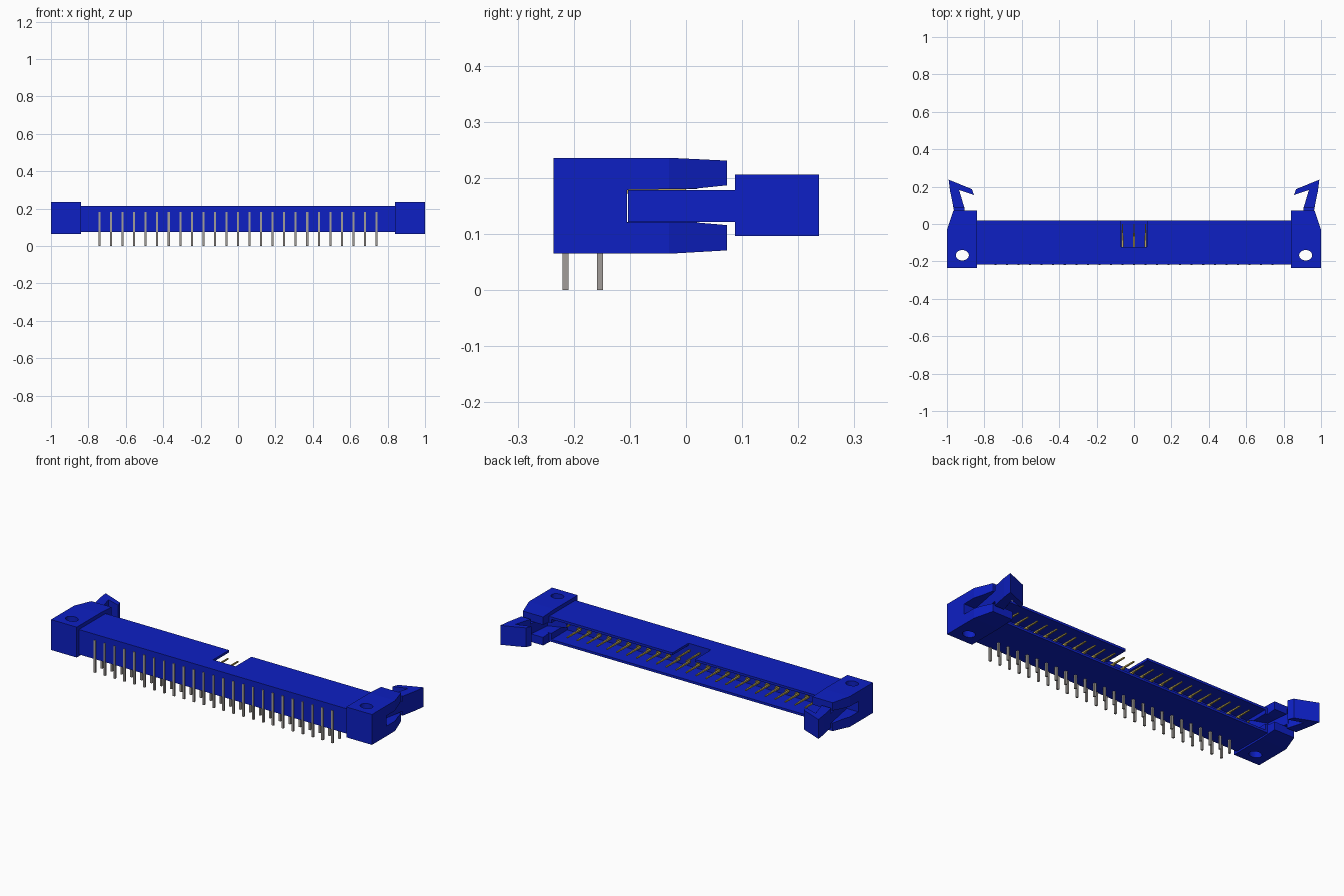
import bpy, bmesh
from mathutils import Matrix, Vector

if "Cube" in bpy.data.objects:
    bpy.data.objects.remove(bpy.data.objects["Cube"])


def material(name, color):
    m = bpy.data.materials.new(name)
    m.use_nodes = True
    m.diffuse_color = (*color, 1)
    m.node_tree.nodes["Principled BSDF"].inputs["Base Color"].default_value = (*color, 1)
    return m


BLUE = material("blue plastic", (0.004, 0.014, 0.55))
GREY = material("tinned metal", (0.36, 0.34, 0.32))
GOLD = material("gold contact", (0.50, 0.38, 0.09))


def make_object(name, bm, mat):
    bmesh.ops.recalc_face_normals(bm, faces=bm.faces)
    me = bpy.data.meshes.new(name)
    bm.to_mesh(me)
    bm.free()
    me.materials.append(mat)
    ob = bpy.data.objects.new(name, me)
    bpy.context.collection.objects.link(ob)
    return ob


def add_box(bm, x0, x1, y0, y1, z0, z1):
    size = Matrix.Diagonal((x1 - x0, y1 - y0, z1 - z0, 1))
    mid = Matrix.Translation(((x0 + x1) / 2, (y0 + y1) / 2, (z0 + z1) / 2))
    return bmesh.ops.create_cube(bm, size=1, matrix=mid @ size)


def box(name, *dims, mat=BLUE):
    bm = bmesh.new()
    add_box(bm, *dims)
    return make_object(name, bm, mat)


def prism(name, points, lo, hi, axis, side=1):
    """Extrude an outline along x (points are y, z) or z (points are x, y)."""
    bm = bmesh.new()
    place = (lambda p: (lo, *p)) if axis == "x" else (lambda p: (*p, lo))
    face = bm.faces.new([bm.verts.new(place(p)) for p in points])
    ext = bmesh.ops.extrude_face_region(bm, geom=[face])
    move = Vector((hi - lo, 0, 0)) if axis == "x" else Vector((0, 0, hi - lo))
    bmesh.ops.translate(bm, vec=move, verts=[v for v in ext["geom"] if isinstance(v, bmesh.types.BMVert)])
    for v in bm.verts:
        v.co.x *= side
    return make_object(name, bm, BLUE)


def cut(target, cutters):
    """Subtract the cutters, bake the result and discard them."""
    for c in cutters:
        c.hide_render = True
        mod = target.modifiers.new("cut", "BOOLEAN")
        mod.operation, mod.solver, mod.object = "DIFFERENCE", "EXACT", c
    deps = bpy.context.evaluated_depsgraph_get()
    deps.update()
    mesh = bpy.data.meshes.new_from_object(target.evaluated_get(deps))
    target.modifiers.clear()
    target.data = mesh
    for c in cutters:
        bpy.data.objects.remove(c)


# Shell with an open back, polarising notch and openings for the latches
shell = box("header_shell", -0.845, 0.845, -0.216, 0.02, 0.075, 0.215)
cut(shell, [
    box("cavity_cutter", -0.825, 0.825, -0.122, 0.1, 0.088, 0.202),
    box("notch_cutter", -0.07, 0.07, -0.122, 0.1, 0.19, 0.3),
    box("latch_cutter", -0.9, 0.9, -0.105, 0.1, 0.122, 0.18),
])

# Forked end blocks with a mounting hole
FORK = [(-0.236, 0.065), (-0.03, 0.065), (0.073, 0.071), (0.073, 0.116),
        (0.015, 0.121), (-0.105, 0.121), (-0.105, 0.179), (0.015, 0.181),
        (0.073, 0.187), (0.073, 0.231), (-0.03, 0.236), (-0.236, 0.236)]
STEM = [(0.80, -0.103), (0.93, -0.103), (0.945, -0.02), (0.967, 0.095),
        (0.908, 0.095), (0.895, -0.045), (0.80, -0.08)]
HEAD = [(0.907, 0.087), (0.965, 0.087), (0.984, 0.18), (0.991, 0.237),
        (0.867, 0.187), (0.855, 0.155), (0.935, 0.182)]

for label, side in (("left", 1), ("right", -1)):
    block = prism(label + "_end_block", FORK, 0.84, 1.0, "x", side)
    wedge = prism("wedge_cutter", [(1.0, -0.03), (1.1, -0.03), (1.1, 0.2), (0.922, 0.2)],
                  0, 0.4, "z", side)
    bm = bmesh.new()
    bmesh.ops.create_cone(bm, cap_ends=True, segments=24, radius1=1, radius2=1, depth=0.6,
                          matrix=Matrix.Translation((0.918 * side, -0.167, 0.15))
                          @ Matrix.Diagonal((0.035, 0.028, 1, 1)))
    cut(block, [wedge, make_object("hole_cutter", bm, BLUE)])

    # Swinging latch: stem inside the slot, wide hook on top
    prism(label + "_latch_stem", STEM, 0.122, 0.179, "z", side)
    prism(label + "_latch_hook", HEAD, 0.097, 0.206, "z", side)

# Two rows of 25 bent pins: vertical solder legs and gold contacts
legs, contacts = bmesh.new(), bmesh.new()
H = 0.0055
for i in range(25):
    x = (i - 12) * 0.0617
    for y, z in ((-0.215, 0.177), (-0.153, 0.114)):
        add_box(legs, x - H, x + H, y - H, y + H, 0, z + H)
        pin = add_box(contacts, x - H, x + H, y + H, 0.0, z - H, z + H)
        # Tapered tip
        for v in pin["verts"]:
            if v.co.y > -0.01:
                v.co.x = x + (v.co.x - x) * 0.6
                v.co.z = z + (v.co.z - z) * 0.6
make_object("solder_legs", legs, GREY)
make_object("contact_pins", contacts, GOLD)
